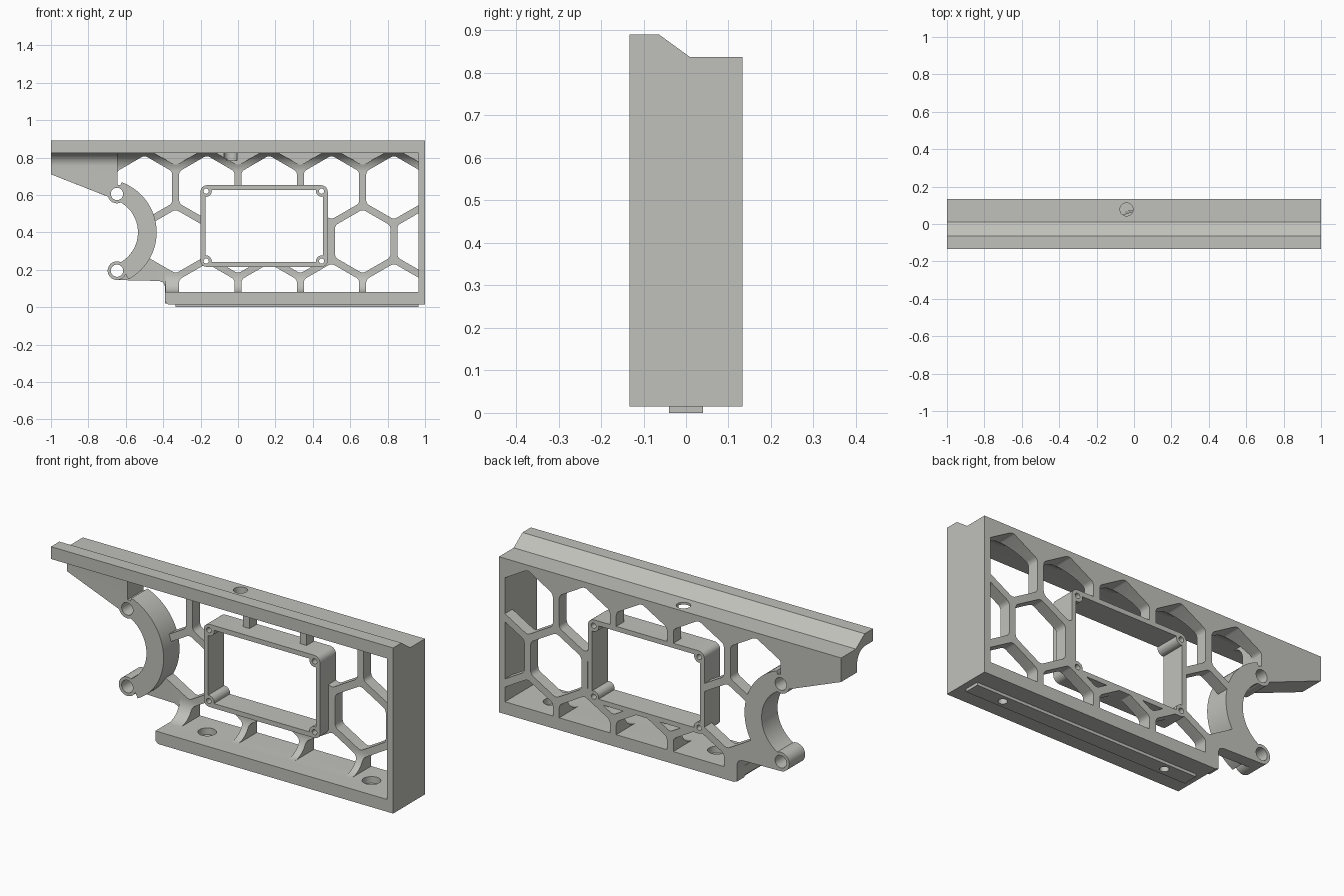
import bpy, bmesh, math

if "Cube" in bpy.data.objects:
    bpy.data.objects.remove(bpy.data.objects["Cube"])

grey = bpy.data.materials.new("light_grey")
grey.diffuse_color = (0.53, 0.53, 0.50, 1)
grey.use_nodes = True
grey.node_tree.nodes["Principled BSDF"].inputs["Base Color"].default_value = grey.diffuse_color

BACK, WEB, MID, FRONT = 0.133, 0.07, 0.0, -0.133   # depth layers


def prism(name, pts, lo, hi, axis='y'):
    """Extrude a 2D outline from lo to hi along an axis."""
    place = {'x': lambda a, b, t: (t, a, b),
             'y': lambda a, b, t: (a, t, b),
             'z': lambda a, b, t: (a, b, t)}[axis]
    bm = bmesh.new()
    low = [bm.verts.new(place(a, b, lo)) for a, b in pts]
    high = [bm.verts.new(place(a, b, hi)) for a, b in pts]
    bm.faces.new(low)
    bm.faces.new(high)
    n = len(pts)
    for i in range(n):
        j = (i + 1) % n
        bm.faces.new((low[i], low[j], high[j], high[i]))
    bmesh.ops.recalc_face_normals(bm, faces=bm.faces)
    me = bpy.data.meshes.new(name)
    bm.to_mesh(me)
    bm.free()
    me.materials.append(grey)
    ob = bpy.data.objects.new(name, me)
    bpy.context.collection.objects.link(ob)
    return ob


def arc(cx, cy, r, a0, a1, n=16):
    return [(cx + r * math.cos(math.radians(a0 + (a1 - a0) * i / n)),
             cy + r * math.sin(math.radians(a0 + (a1 - a0) * i / n))) for i in range(n + 1)]


def circle(cx, cy, r, n=32):
    return arc(cx, cy, r, 0, 360, n)[:-1]


def rounded(corners, r, sweep, start):
    """Convex outline from corner-arc centres, anticlockwise."""
    out = []
    for i, (x, y) in enumerate(corners):
        a = start + i * sweep
        out += arc(x, y, r, a, a + sweep, 6)
    return out


def box(x0, x1, y0, y1, r=0.0):
    if r == 0:
        return [(x0, y0), (x1, y0), (x1, y1), (x0, y1)]
    return rounded([(x1 - r, y1 - r), (x0 + r, y1 - r), (x0 + r, y0 + r), (x1 - r, y0 + r)], r, 90, 0)


def hexagon(cx, cz, inradius=0.148, r=0.03):
    c = (inradius - r) / math.cos(math.radians(30))
    corners = [(cx + c * math.cos(math.radians(30 + 60 * i)),
                cz + c * math.sin(math.radians(30 + 60 * i))) for i in range(6)]
    return rounded(corners, r, 60, 0)


def combine(target, tool, op):
    mod = target.modifiers.new("combine", 'BOOLEAN')
    mod.operation, mod.object, mod.solver = op, tool, 'EXACT'
    bpy.context.view_layer.update()
    dg = bpy.context.evaluated_depsgraph_get()
    me = bpy.data.meshes.new_from_object(target.evaluated_get(dg))
    target.modifiers.clear()
    target.data = me
    bpy.data.objects.remove(tool)


def add(*args):
    combine(body, prism("piece", *args), 'UNION')


def cut(*args):
    combine(body, prism("cutter", *args), 'DIFFERENCE')


# back web plate
body = prism("honeycomb_bracket", [
    (-1, 0.71), (-0.6, 0.553), (-0.6, 0.25), (-0.647, 0.25), (-0.647, 0.145), (-0.42, 0.14),
    (-0.398, 0.13), (-0.39, 0.11), (-0.39, 0.02), (0.99, 0.02), (0.99, 0.83), (-1, 0.83)], WEB, BACK)

# fillets joining the web to the rail and the floor
add([(0.1, 0.83), (-0.03, 0.83)] + arc(-0.03, 0.725, 0.1, 90, 0) + [(0.1, 0.725)], -0.645, 0.98, 'x')
add([(0.1, 0.18)] + arc(-0.03, 0.18, 0.1, 0, -90) + [(-0.03, 0.05), (0.1, 0.05)], -0.388, 0.98, 'x')

# honeycomb cells
P = 1 / 3
ROW = P * math.sqrt(3) / 2
for k in range(5):
    if k < 4:
        cut(hexagon((k - 0.5) * P, 0.64 - 2 * ROW), -0.3, 0.3)
    cut(hexagon((k - 1) * P, 0.64 - ROW), -0.3, 0.3)
    cut(hexagon((k - 1.5) * P, 0.64), -0.3, 0.3)
    cut(hexagon((k - 1) * P, 0.64 + ROW), -0.3, WEB)      # blind pockets under the rail

# left gusset with its fillet
add([(-1, 0.71), (-0.645, 0.571), (-0.645, 0.83), (-1, 0.83)], MID, BACK)
add([(0.02, 0.83), (-0.07, 0.83)] + arc(-0.07, 0.755, 0.07, 90, 0) + [(0.02, 0.755)], -1, -0.645, 'x')

# curved clamp
add(arc(-0.72, 0.4, 0.285, -62, 70, 36) + arc(-0.72, 0.4, 0.185, 70, -62, 36), MID, BACK)
cut(circle(-0.72, 0.4, 0.185, 96), -0.3, 0.3)
for z in (0.605, 0.195):
    add(circle(-0.647, z, 0.05), MID, BACK)

# top rail, floor bar and end wall
add([(FRONT, 0.825), (BACK, 0.825), (BACK, 0.837), (0.01, 0.837), (-0.063, 0.89), (FRONT, 0.89)], -1, 1, 'x')
add([(-0.39, 0.03), (-0.375, 0.015), (1, 0.015), (1, 0.08), (-0.39, 0.08)], FRONT, BACK)
add(box(0.965, 1, 0.015, 0.837), FRONT, BACK)

# rectangular frame with corner screw posts
add(box(-0.2, 0.48, 0.215, 0.652, 0.035), MID, BACK)
cut(box(-0.175, 0.455, 0.24, 0.627), -0.3, 0.3)
posts = [(x, z) for x in (-0.17, 0.447) for z in (0.246, 0.62)]
for x, z in posts:
    add(circle(x, z, 0.03, 24), MID, BACK)
for x, z in posts:
    cut(circle(x, z, 0.014, 16), -0.3, 0.3)

# clamp bolt holes
for z in (0.605, 0.195):
    cut(circle(-0.647, z, 0.033), -0.3, 0.3)

# rail socket and counterbored floor holes
cut(circle(-0.04, 0.078, 0.035), 0.785, 0.95, 'z')
for x in (-0.18, 0.78):
    cut(circle(x, 0, 0.045), 0.045, 0.11, 'z')
    cut(circle(x, 0, 0.022), -0.1, 0.11, 'z')

# raised pad under the floor
pad = prism("base_pad", box(-0.335, 0.965, -0.04, 0.04), 0.0, 0.016, 'z')
for x in (-0.18, 0.78):
    combine(pad, prism("cutter", circle(x, 0, 0.022), -0.1, 0.11, 'z'), 'DIFFERENCE')

for ob in (body, pad):
    ob.data.materials.clear()
    ob.data.materials.append(grey)
    bpy.ops.object.select_all(action='DESELECT')
    ob.select_set(True)
    bpy.context.view_layer.objects.active = ob
    bpy.ops.object.shade_smooth_by_angle(angle=math.radians(25))
